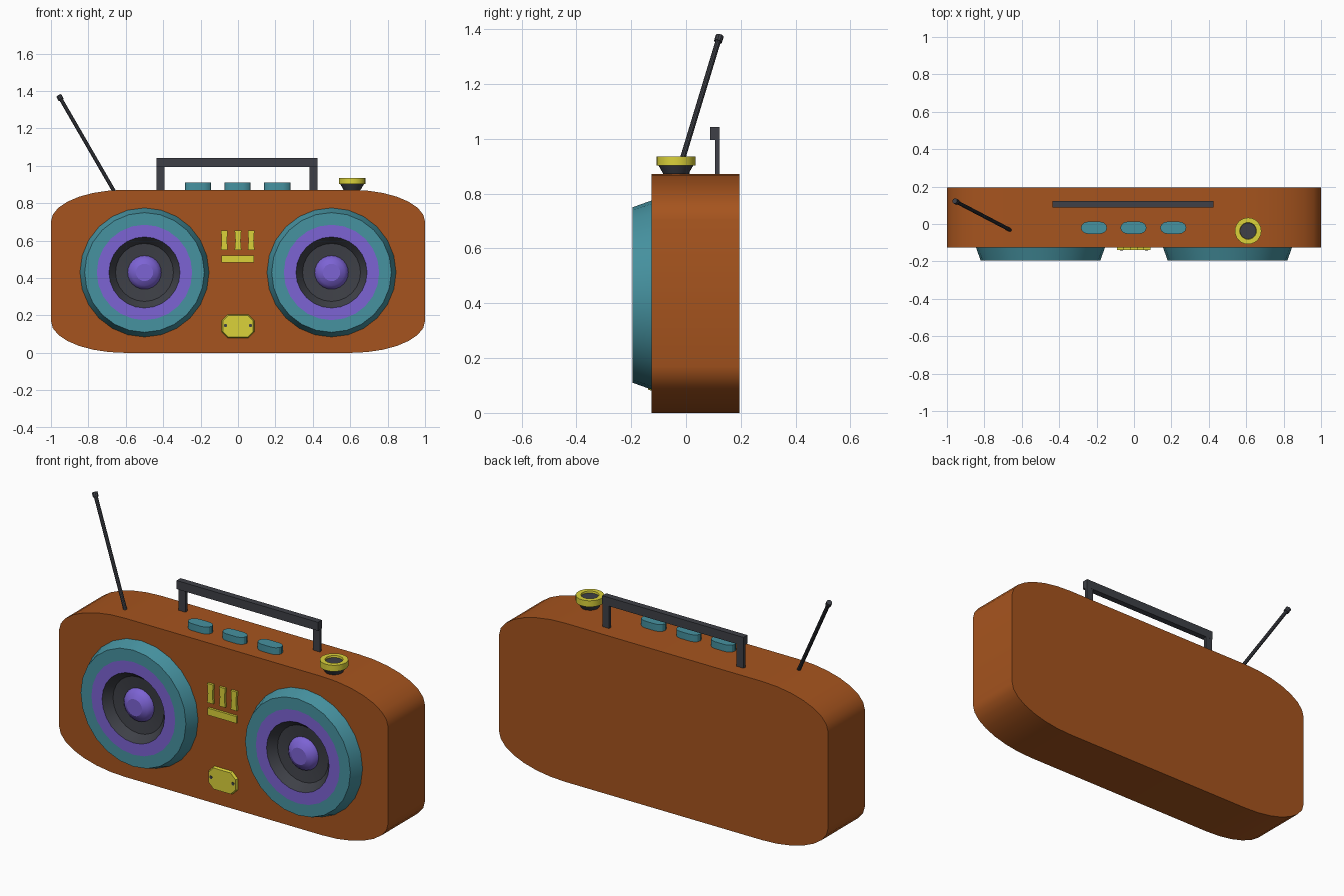
import bpy, bmesh
from math import sin, cos, pi, radians
from mathutils import Matrix, Vector

if "Cube" in bpy.data.objects:
    bpy.data.objects.remove(bpy.data.objects["Cube"])


def material(name, rgb):
    m = bpy.data.materials.new(name)
    lin = [((c / 255 + 0.055) / 1.055) ** 2.4 for c in rgb]
    m.diffuse_color = (*lin, 1)
    m.use_nodes = True
    m.node_tree.nodes["Principled BSDF"].inputs["Base Color"].default_value = m.diffuse_color
    return m


ORANGE = material("orange", (166, 84, 30))
TEAL = material("teal", (70, 146, 160))
PURPLE = material("purple", (124, 99, 212))
YELLOW = material("yellow", (219, 210, 58))
DARK = material("dark", (62, 64, 71))

FRONT = Matrix.Rotation(pi / 2, 4, 'X')   # local z becomes -y
FACE = -0.125                             # front plane of the case
TOP = 0.872


def finish(name, bm, mats, matrix, smooth=True):
    bmesh.ops.recalc_face_normals(bm, faces=bm.faces)
    bm.transform(matrix)
    me = bpy.data.meshes.new(name)
    bm.to_mesh(me)
    bm.free()
    for m in mats:
        me.materials.append(m)
    ob = bpy.data.objects.new(name, me)
    bpy.context.collection.objects.link(ob)
    if smooth:
        bpy.ops.object.select_all(action='DESELECT')
        ob.select_set(True)
        bpy.context.view_layer.objects.active = ob
        bpy.ops.object.shade_smooth_by_angle(angle=radians(28))
    return ob


def lathe(name, profile, bands, mats, matrix, sides=24):
    """Closed solid from (radius, height) rings; bands = material per step."""
    bm = bmesh.new()
    rings = [[bm.verts.new((r * cos(2 * pi * i / sides), r * sin(2 * pi * i / sides), h))
              for i in range(sides)] for r, h in profile]
    bm.faces.new(rings[0])
    bm.faces.new(rings[-1]).material_index = bands[-1]
    for k in range(len(rings) - 1):
        a, b = rings[k], rings[k + 1]
        for i in range(sides):
            j = (i + 1) % sides
            bm.faces.new((a[i], a[j], b[j], b[i])).material_index = bands[k]
    return finish(name, bm, mats, matrix)


def prism(name, outline, height, mat, matrix, top_scale=1.0, smooth=False):
    """Outline in local xy, raised along local z."""
    bm = bmesh.new()
    lo = [bm.verts.new((x, y, 0)) for x, y in outline]
    hi = [bm.verts.new((x * top_scale, y * top_scale, height)) for x, y in outline]
    bm.faces.new(lo)
    bm.faces.new(hi)
    for i in range(len(lo)):
        j = (i + 1) % len(lo)
        bm.faces.new((lo[i], lo[j], hi[j], hi[i]))
    return finish(name, bm, [mat], matrix, smooth)


def rounded(w, h, rx, ry, steps):
    """Rectangle outline with elliptical corners."""
    pts = []
    for q, (sx, sy) in enumerate([(1, 1), (-1, 1), (-1, -1), (1, -1)]):
        for i in range(steps + 1):
            a = pi / 2 * (q + i / steps)
            pts.append((sx * (w / 2 - rx) + rx * cos(a), sy * (h / 2 - ry) + ry * sin(a)))
    return pts


def box(name, lo, hi, mat):
    lo, hi = Vector(lo), Vector(hi)
    bm = bmesh.new()
    bmesh.ops.create_cube(bm, size=1)
    m = Matrix.Translation((lo + hi) / 2) @ Matrix.Diagonal((*(hi - lo), 1))
    return finish(name, bm, [mat], m, False)


def on_front(x, z, y=FACE):
    return Matrix.Translation((x, y, z)) @ FRONT


# Case
prism("case", rounded(2, TOP, 0.4, 0.17, 7), 0.32, ORANGE,
      on_front(0, TOP / 2, 0.195), smooth=True)

# Speakers: rim, surround, cone and centre dome
speaker = [(0.345, 0), (0.32, 0.07), (0.255, 0.07), (0.19, 0.07), (0.155, 0.025),
           (0.09, 0.018), (0.086, 0.03), (0.07, 0.047), (0.046, 0.06)]
for side, x in (("left", -0.5), ("right", 0.5)):
    lathe(side + "_speaker", speaker, [0, 0, 1, 2, 2, 1, 1, 1],
          [TEAL, PURPLE, DARK], on_front(x, 0.43))

# Level bars and slot on the front
bar = [(-0.018, 0), (0.018, 0), (0.014, 0.05), (0.018, 0.105), (-0.018, 0.105), (-0.014, 0.05)]
for i, x in enumerate((-0.073, 0, 0.07)):
    prism(f"level_bar_{i + 1}", bar, 0.013, YELLOW, on_front(x, 0.55))
box("slot_bar", (-0.088, FACE - 0.013, 0.482), (0.086, FACE, 0.52), YELLOW)

# Socket plate with two screw holes
prism("socket_plate", rounded(0.175, 0.125, 0.032, 0.032, 1), 0.014, YELLOW,
      on_front(0, 0.143), top_scale=0.93)
for side, x in (("left", -0.067), ("right", 0.067)):
    lathe(side + "_screw", [(0.009, 0), (0.009, 0.0155)], [0], [DARK], on_front(x, 0.146), 8)

# Push buttons on top
for i, x in enumerate((-0.214, -0.003, 0.21)):
    prism(f"button_{i + 1}", rounded(0.14, 0.066, 0.04, 0.033, 3), 0.038, TEAL,
          Matrix.Translation((x, -0.02, TOP)), smooth=True)

# Tuning knob: flared neck, grip ring and sunken cap
knob = [(0.046, 0), (0.063, 0.03), (0.071, 0.03), (0.071, 0.064), (0.045, 0.064), (0.043, 0.054)]
lathe("tuning_knob", knob, [0, 1, 1, 1, 1, 0], [DARK, YELLOW],
      Matrix.Translation((0.61, -0.037, TOP)))

# Carrying handle
box("handle_bar", (-0.435, 0.088, 0.995), (0.424, 0.122, 1.042), DARK)
box("left_handle_post", (-0.435, 0.105, 0.86), (-0.393, 0.1215, 1.0), DARK)
box("right_handle_post", (0.382, 0.105, 0.86), (0.424, 0.1215, 1.0), DARK)

# Antenna with thicker tip
base, tip = Vector((-0.66, -0.033, 0.86)), Vector((-0.958, 0.123, 1.375))
axis = tip - base
length = axis.length
lathe("antenna", [(0.010, 0), (0.010, length - 0.025), (0.015, length - 0.025), (0.015, length)],
      [0, 0, 0], [DARK],
      Matrix.Translation(base) @ axis.to_track_quat('Z', 'Y').to_matrix().to_4x4(), 10)
